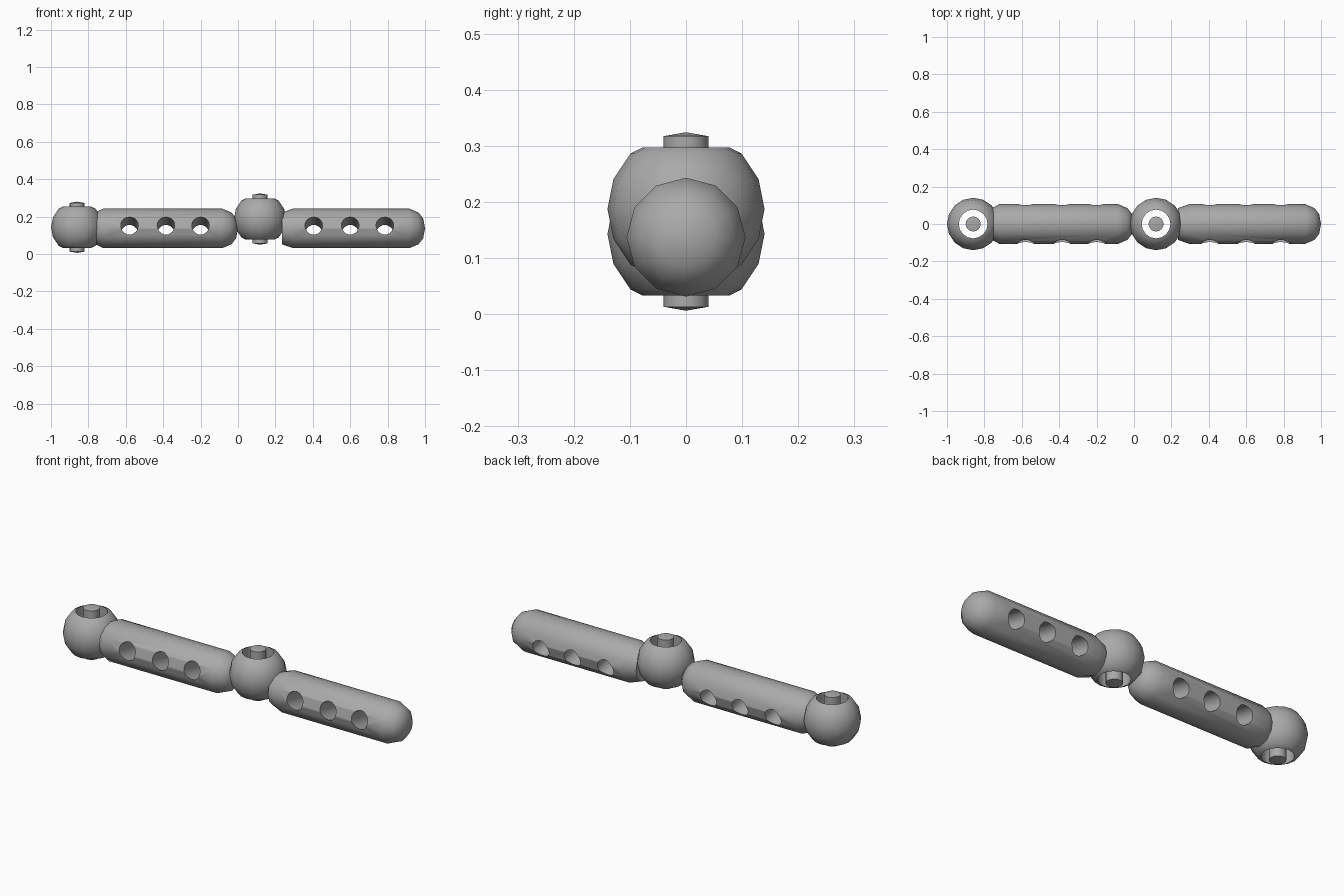
import bpy, bmesh, math
from mathutils import Vector, Matrix

cube = bpy.data.objects.get("Cube")
if cube:
    bpy.data.objects.remove(cube, do_unlink=True)

grey = bpy.data.materials.new("mid_grey")
grey.use_nodes = True
colour = (0.4, 0.4, 0.4, 1)
grey.diffuse_color = colour
grey.node_tree.nodes["Principled BSDF"].inputs["Base Color"].default_value = colour


def lathe(name, profile, sides, place, closed=False):
    """Spin (radius, height) points about local z, then place the result."""
    bm = bmesh.new()
    rings = []
    for r, h in profile:
        if r == 0:
            rings.append([bm.verts.new((0, 0, h))] * sides)
        else:
            rings.append([bm.verts.new((r * math.cos(a), r * math.sin(a), h))
                          for a in (math.tau * i / sides for i in range(sides))])
    pairs = list(zip(rings, rings[1:]))
    if closed:
        pairs.append((rings[-1], rings[0]))
    for low, high in pairs:
        for i in range(sides):
            j = (i + 1) % sides
            corners = dict.fromkeys((low[i], low[j], high[j], high[i]))
            bm.faces.new(list(corners))
    bmesh.ops.recalc_face_normals(bm, faces=bm.faces)
    bm.transform(place)
    mesh = bpy.data.meshes.new(name)
    bm.to_mesh(mesh)
    bm.free()
    mesh.materials.append(grey)
    ob = bpy.data.objects.new(name, mesh)
    bpy.context.collection.objects.link(ob)
    return ob


def smooth(ob, degrees):
    bpy.ops.object.select_all(action='DESELECT')
    ob.select_set(True)
    bpy.context.view_layer.objects.active = ob
    bpy.ops.object.shade_smooth_by_angle(angle=math.radians(degrees))


def joint(name, x, z):
    """Ball bored through vertically, with a loose pin in the bore."""
    R, bore = 0.14, 0.077
    top = 0.11
    arc = [(R * math.cos(a), R * math.sin(a))
           for a in (math.radians(22.5 * k) for k in range(-2, 3))]
    place = Matrix.Translation((x, 0, z))
    ball = lathe(name + "_ball", [(bore, -top)] + arc + [(bore, top)], 16, place, True)
    smooth(ball, 30)
    pin = lathe(name + "_pin", [(0, -0.137), (0.04, -0.13), (0.04, 0.13), (0, 0.137)], 16, place)
    smooth(pin, 30)


def bar(name, start, end, blunt, holes):
    """Twelve-sided rounded rod along x with slanted cross holes."""
    z, r = 0.137, 0.106
    profile = [(0, start), (0.085, start), (r, start + blunt),
               (r, end - 0.085), (0.085, end - 0.035), (0.053, end - 0.01), (0, end)]
    place = Matrix.Translation((0, 0, z)) @ Matrix.Rotation(math.pi / 2, 4, 'Y')
    ob = lathe(name, profile, 12, place)
    slant = Vector((0, 1, -0.225)).to_track_quat('Z', 'Y').to_matrix().to_4x4()
    for i, x in enumerate(holes):
        cutter = lathe(f"{name}_hole_cutter_{i + 1}",
                       [(0, -0.2), (0.047, -0.2), (0.047, 0.2), (0, 0.2)], 24,
                       Matrix.Translation((x, 0, 0.13)) @ slant)
        cutter.hide_render = True
        cutter.hide_set(True)
        cut = ob.modifiers.new("hole", 'BOOLEAN')
        cut.operation = 'DIFFERENCE'
        cut.solver = 'EXACT'
        cut.object = cutter
    # Bake the holes in, then drop the cutters
    bpy.context.view_layer.update()
    baked = bpy.data.meshes.new_from_object(ob.evaluated_get(bpy.context.evaluated_depsgraph_get()))
    cutters = [m.object for m in ob.modifiers]
    ob.modifiers.clear()
    ob.data = baked
    for cutter in cutters:
        bpy.data.objects.remove(cutter, do_unlink=True)
    smooth(ob, 32)


joint("end_joint", -0.86, 0.143)
bar("inner_bar", -0.76, 0.0, 0.04, (-0.58, -0.385, -0.2))
joint("middle_joint", 0.118, 0.187)
bar("outer_bar", 0.235, 1.0, 0.06, (0.405, 0.6, 0.785))
